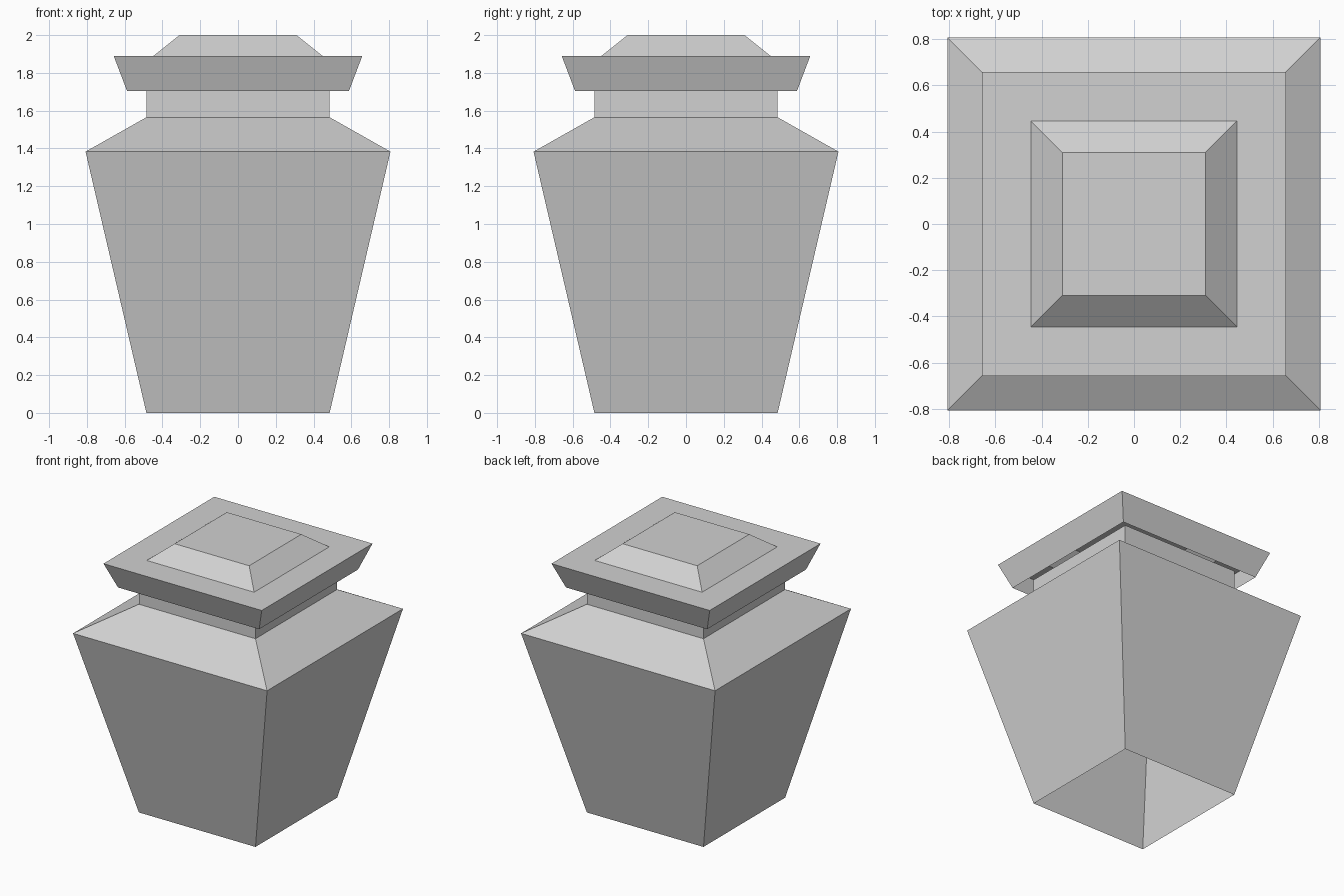
import bpy
import bmesh

cube = bpy.data.objects.get("Cube")
if cube:
    bpy.data.objects.remove(cube, do_unlink=True)

# One plain grey for the whole jar
grey = bpy.data.materials.new("plain grey")
grey.use_nodes = True
colour = (0.64, 0.64, 0.64, 1)
grey.diffuse_color = colour
grey.node_tree.nodes["Principled BSDF"].inputs["Base Color"].default_value = colour

CORNERS = ((-1, -1), (1, -1), (1, 1), (-1, 1))


def square_shell(name, profile, cap_top=False):
    """Join square rings, given as (half width, height), into a thin flat shell."""
    bm = bmesh.new()
    rings = [[bm.verts.new((x * half, y * half, z)) for x, y in CORNERS]
             for half, z in profile]
    for low, high in zip(rings, rings[1:]):
        for i in range(4):
            j = (i + 1) % 4
            bm.faces.new((low[i], low[j], high[j], high[i]))
    if cap_top:
        bm.faces.new(rings[-1])
    mesh = bpy.data.meshes.new(name)
    bm.to_mesh(mesh)
    bm.free()
    mesh.materials.append(grey)
    obj = bpy.data.objects.new(name, mesh)
    bpy.context.collection.objects.link(obj)
    return obj


# Hollow body, open underneath: tapered walls, shoulder and neck
square_shell("jar_body", [(0.485, 0), (0.807, 1.383), (0.485, 1.565), (0.485, 1.76)])

# Hollow lid: flared rim, flat ledge and raised bevelled centre
square_shell("jar_lid", [(0.587, 1.703), (0.658, 1.89), (0.447, 1.89), (0.31, 2.0)],
             cap_top=True)
